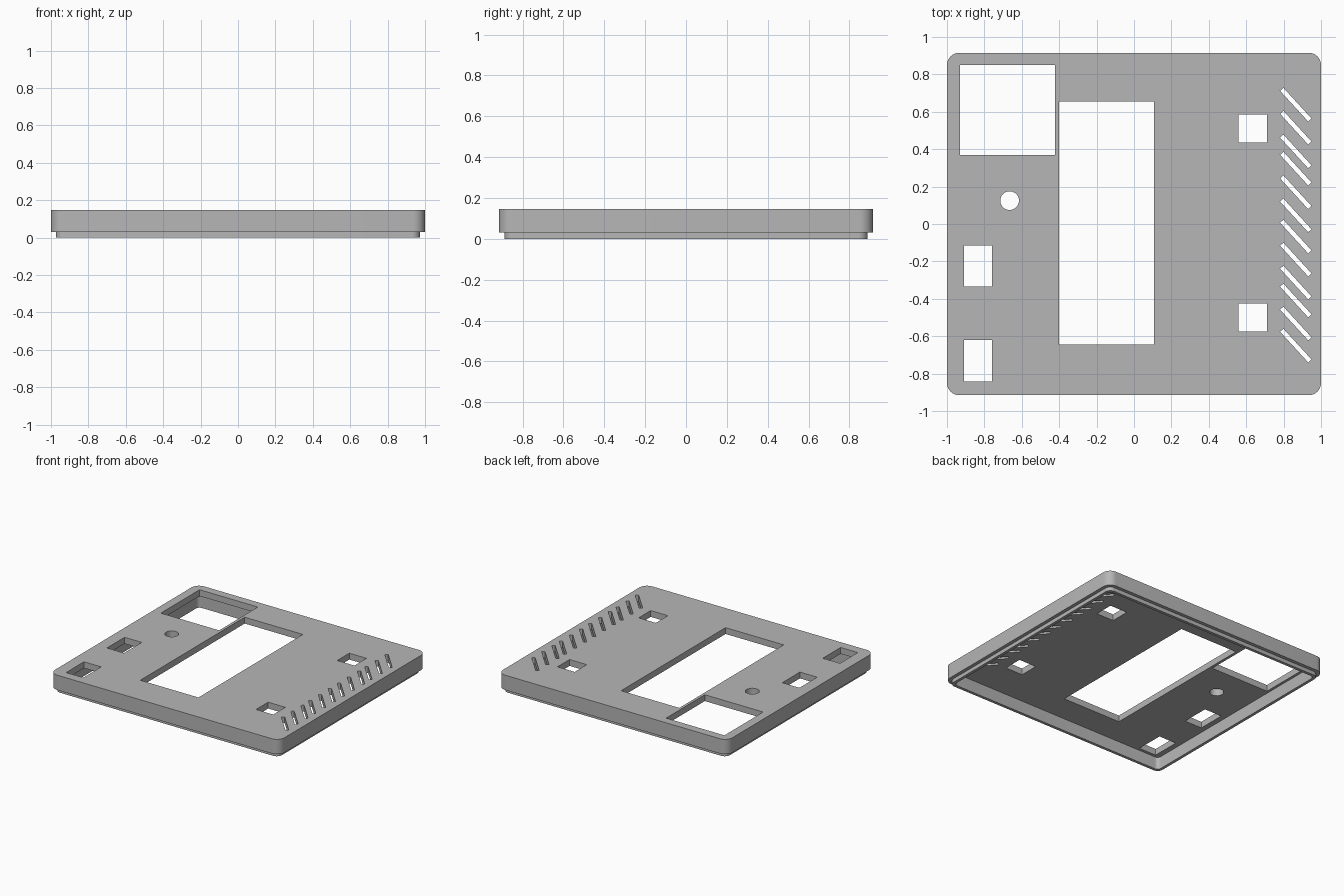
import bpy
import bmesh
from math import cos, sin, pi, radians

old = bpy.data.objects.get("Cube")
if old:
    bpy.data.objects.remove(old, do_unlink=True)

grey = bpy.data.materials.new("plain grey")
grey.use_nodes = True
COLOUR = (0.47, 0.47, 0.47, 1)
grey.diffuse_color = COLOUR
grey.node_tree.nodes["Principled BSDF"].inputs["Base Color"].default_value = COLOUR


def rounded(hx, hy, r, steps=8):
    """Outline of a rounded rectangle, counter-clockwise."""
    points = []
    for i, (sx, sy) in enumerate([(1, 1), (-1, 1), (-1, -1), (1, -1)]):
        for k in range(steps + 1):
            a = (i + k / steps) * pi / 2
            points.append((sx * (hx - r) + r * cos(a), sy * (hy - r) + r * sin(a)))
    return points


def rectangle(x0, x1, y0, y1):
    return [(x0, y0), (x1, y0), (x1, y1), (x0, y1)]


def slot(cx, cy, length, width, angle):
    c, s = cos(angle), sin(angle)
    corners = rectangle(-length / 2, length / 2, -width / 2, width / 2)
    return [(cx + x * c - y * s, cy + x * s + y * c) for x, y in corners]


def circle(cx, cy, r, n=32):
    return [(cx + r * cos(2 * pi * i / n), cy + r * sin(2 * pi * i / n)) for i in range(n)]


def prisms(name, outlines, z0, z1):
    """One object made of outlines extruded from z0 to z1."""
    bm = bmesh.new()
    for outline in outlines:
        low = [bm.verts.new((x, y, z0)) for x, y in outline]
        high = [bm.verts.new((x, y, z1)) for x, y in outline]
        bm.faces.new(low[::-1])
        bm.faces.new(high)
        for i in range(len(low)):
            j = (i + 1) % len(low)
            bm.faces.new((low[i], low[j], high[j], high[i]))
    mesh = bpy.data.meshes.new(name)
    bm.to_mesh(mesh)
    bm.free()
    mesh.materials.append(grey)
    obj = bpy.data.objects.new(name, mesh)
    bpy.context.collection.objects.link(obj)
    return obj


def combine(target, tool, operation):
    mod = target.modifiers.new(operation.lower(), "BOOLEAN")
    mod.operation = operation
    mod.solver = "EXACT"
    mod.object = tool
    tool.hide_render = True
    bpy.ops.object.select_all(action="DESELECT")
    bpy.context.view_layer.objects.active = target
    target.select_set(True)
    bpy.ops.object.modifier_apply(modifier=mod.name)
    bpy.data.objects.remove(tool, do_unlink=True)


TOP, CEILING, STEP = 0.147, 0.097, 0.03

# Outer cover with the narrower fitting lip below it
cover = prisms("panel_cover", [rounded(1, 0.915, 0.065)], STEP, TOP)
combine(cover, prisms("lip", [rounded(0.973, 0.888, 0.045)], 0, 0.06), "UNION")

# Hollow underside
combine(cover, prisms("cavity", [rounded(0.95, 0.865, 0.03)], -0.1, CEILING), "DIFFERENCE")

# Display windows, button openings and round hole
openings = [
    rectangle(-0.93, -0.422, 0.368, 0.85),
    rectangle(-0.40, 0.107, -0.645, 0.655),
    rectangle(0.56, 0.71, 0.435, 0.585),
    rectangle(0.56, 0.71, -0.575, -0.425),
    rectangle(-0.908, -0.758, -0.335, -0.115),
    rectangle(-0.908, -0.758, -0.842, -0.62),
    circle(-0.665, 0.125, 0.05),
]

# Slanted vent slots along the right edge
slot_rows = [0.638, 0.515, 0.388, 0.296, 0.17, 0.046,
             -0.067, -0.19, -0.313, -0.409, -0.532, -0.65]
openings += [slot(0.865, y, 0.222, 0.024, radians(-47.5)) for y in slot_rows]
combine(cover, prisms("opening_cutters", openings, 0.05, 0.3), "DIFFERENCE")

bpy.ops.object.shade_smooth_by_angle(angle=radians(30))
